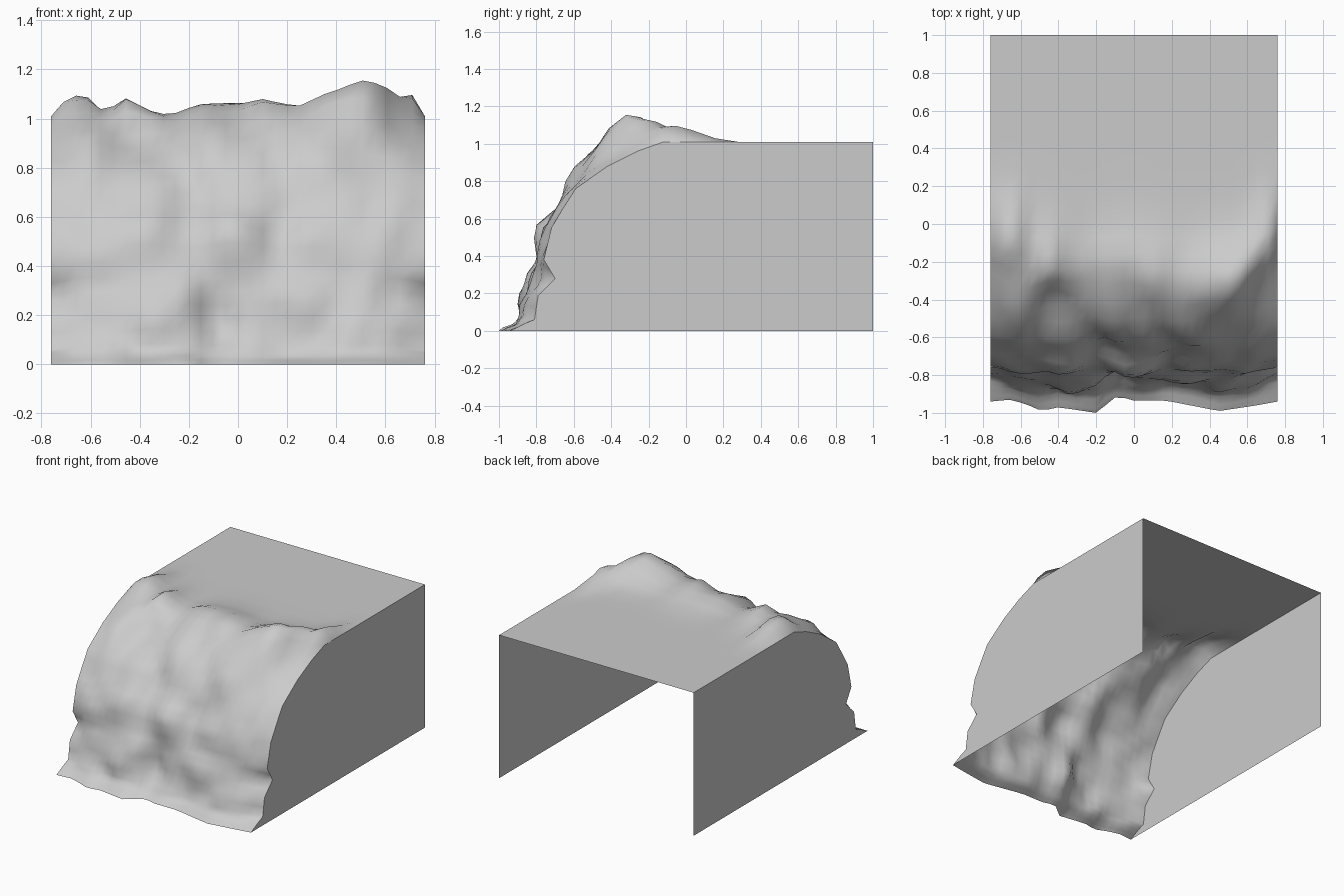
import bpy
import math
from mathutils import Vector, noise

cube = bpy.data.objects.get("Cube")
if cube:
    bpy.data.objects.remove(cube, do_unlink=True)

HALF, COLUMNS, BACK = 0.76, 30, 1.0

# Cliff profiles (y, z) from foot to back: at the side walls, and mid-face
EDGE = [(-.94, 0), (-.86, .04), (-.81, .06), (-.79, .19), (-.7, .28), (-.76, .38),
        (-.72, .55), (-.66, .65), (-.59, .76), (-.42, .88), (-.26, .96),
        (-.12, 1.01), (.04, 1.01), (.28, 1.01), (.6, 1.01), (BACK, 1.01)]
MIDDLE = [(-.94, 0), (-.87, .035), (-.84, .08), (-.82, .19), (-.8, .3), (-.78, .41),
          (-.74, .54), (-.68, .65), (-.6, .77), (-.46, .89), (-.31, .97),
          (-.16, 1.005), (.02, 1.01), (.28, 1.01), (.6, 1.01), (BACK, 1.01)]

# Curves across the width: foot line (x, y), crest height (x, z), crest depth (x, y)
FOOT = [(-.76, -.94), (-.66, -.93), (-.58, -.95), (-.49, -.99), (-.4, -.97), (-.2, -1),
        (-.09, -.91), (0, -.935), (.17, -.935), (.45, -.99), (.65, -.96), (.76, -.94)]
CREST = [(-.76, 1.01), (-.71, 1.07), (-.63, 1.11), (-.54, 1.02), (-.45, 1.08),
         (-.32, 1), (-.25, 1), (-.16, 1.045), (.1, 1.07), (.27, 1.03),
         (.43, 1.12), (.5, 1.145), (.59, 1.14), (.67, 1.08), (.72, 1.1), (.76, 1.01)]
CREST_Y = [(-.76, -.12), (-.63, -.08), (-.55, -.15), (-.45, -.24), (-.3, -.27),
           (0, -.24), (.35, -.33), (.57, -.31), (.65, -.18), (.72, -.06), (.76, -.1)]

# Boulders and hollows: x, profile row, radius, push outward
LUMPS = [(.35, 8.2, .13, .06), (.25, 9.4, .18, .05), (-.12, 8.9, .1, .06),
         (.05, 8.2, .07, .04), (-.58, 9.8, .09, .05), (-.43, 9.3, .08, -.04),
         (0, 6, .12, .05), (.14, 6.2, .07, -.04), (-.35, 6.2, .13, .04),
         (-.2, 7.4, .1, -.03), (-.3, 3, .12, .04), (-.09, 3, .07, -.03),
         (.12, 3.5, .1, .03), (.48, 2.5, .13, .03), (.64, 4, .08, -.03),
         (.45, 6, .15, .02)]


def along(curve, x):
    """Linear interpolation along a list of pairs."""
    for (a, p), (b, q) in zip(curve, curve[1:]):
        if x <= b:
            return p + (q - p) * max(0, x - a) / (b - a)
    return curve[-1][1]


def profile_point(profile, row):
    i = min(int(row), len(profile) - 2)
    return Vector(profile[i]).lerp(Vector(profile[i + 1]), row - i)


def cliff_point(x, row):
    inside = min(1, (HALF - abs(x)) / .11)
    point = Vector((x, *profile_point(EDGE, row).lerp(profile_point(MIDDLE, row), inside)))
    # The lower rows follow the wavy foot line
    point.y += (along(FOOT, x) + .94) * max(0, 1 - row / 6)
    # Uneven crest, each peak at its own depth and gentler behind
    if 7 < row < 13:
        depth = along(CREST_Y, x)
        lift = along(CREST, x) - along(MIDDLE, depth)
        spread = .14 if point.y < depth else .19
        point.z += lift * min(1, inside * 3) * math.exp(-((point.y - depth) / spread) ** 2)
    # Lumps and fine roughness fade out at the walls and near the crest
    if 0 < row < 12:
        out = Vector((0, -1, row / 14)).normalized()
        push = .04 * noise.noise(point * 7)
        for cx, cr, radius, amount in LUMPS:
            push += amount * math.exp(-((x - cx) / radius) ** 2 - (row - cr) ** 2)
        point += out * push * inside * min(1, (12 - row) / 2.5)
    return point


def add_part(name, verts, faces):
    mesh = bpy.data.meshes.new(name)
    mesh.from_pydata(verts, [], faces)
    mesh.materials.append(stone)
    part = bpy.data.objects.new(name, mesh)
    bpy.context.collection.objects.link(part)
    return part


stone = bpy.data.materials.new("grey_stone")
stone.use_nodes = True
colour = (.6, .6, .6, 1)
stone.diffuse_color = colour
stone.node_tree.nodes["Principled BSDF"].inputs["Base Color"].default_value = colour

# Rocky face running up into the flat top, with two steps per profile row
rows = 2 * len(EDGE) - 1
verts = [cliff_point(-HALF + 2 * HALF * i / COLUMNS, j / 2)
         for i in range(COLUMNS + 1) for j in range(rows)]
faces = []
for i in range(COLUMNS):
    for j in range(rows - 1):
        a, b = i * rows + j, (i + 1) * rows + j
        faces.append((a, b, b + 1, a + 1))
rock = add_part("rock_face_and_top", verts, faces)
rock.data.polygons.foreach_set("use_smooth", [True] * len(faces))

# Flat side walls; the back and underside stay open
for name, side in (("left_wall", 1), ("right_wall", -1)):
    outline = [(side * HALF, y, z) for y, z in EDGE] + [(side * HALF, BACK, 0)]
    add_part(name, outline[::-side], [range(len(outline))])
